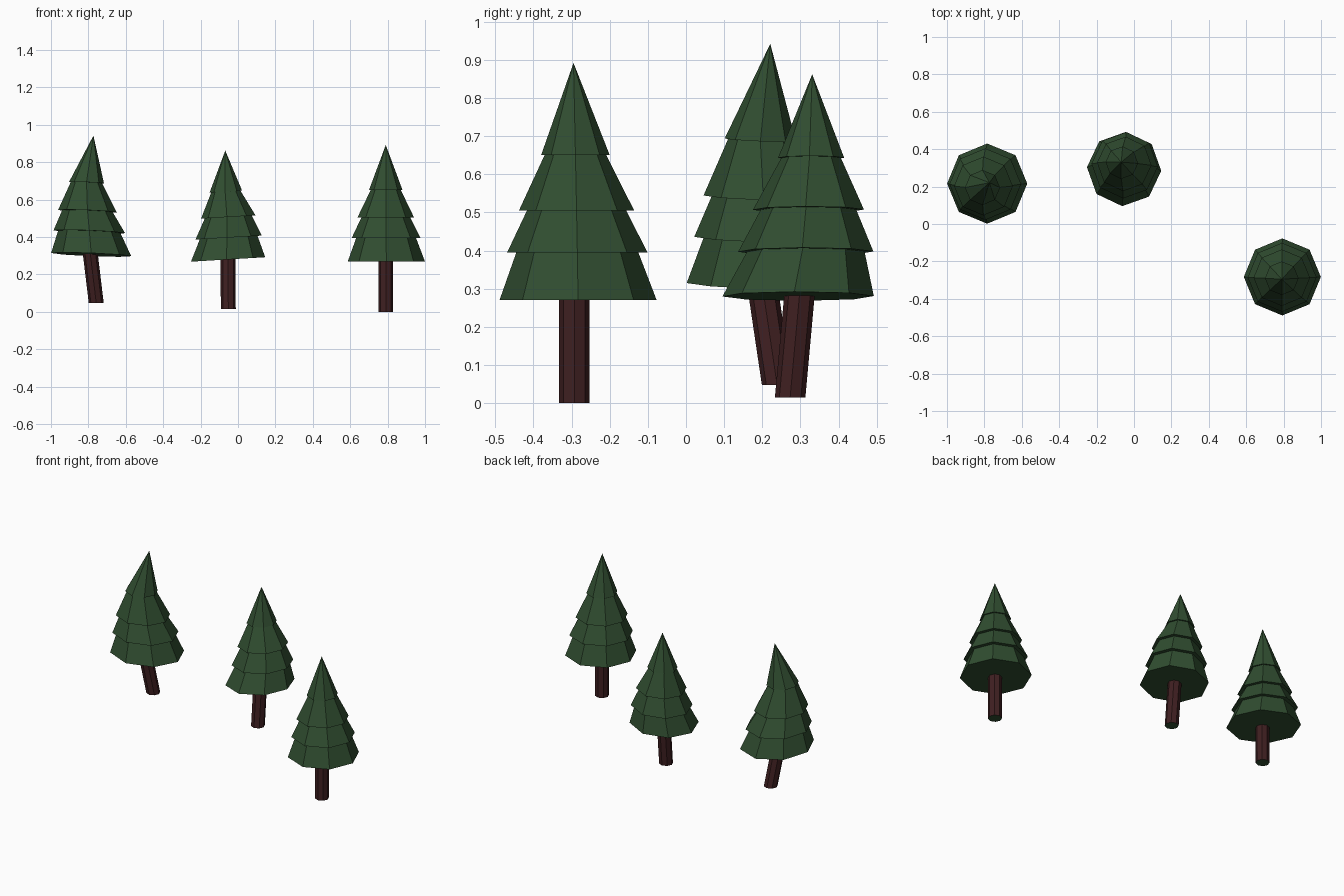
import bpy
import bmesh
import math
from mathutils import Vector

cube = bpy.data.objects.get("Cube")
if cube:
    bpy.data.objects.remove(cube, do_unlink=True)

SIDES = 8
TRUNK_RADIUS = 0.04
# lower and upper radius of each foliage tier, bottom to top
TIERS = [(0.206, 0.16), (0.184, 0.13), (0.151, 0.081), (0.09, 0)]


def make_material(name, colour):
    mat = bpy.data.materials.new(name)
    mat.use_nodes = True
    mat.diffuse_color = (*colour, 1)
    mat.node_tree.nodes["Principled BSDF"].inputs["Base Color"].default_value = (*colour, 1)
    return mat


green = make_material("pine green", (0.03, 0.075, 0.03))
brown = make_material("bark brown", (0.05, 0.014, 0.015))


def ring(bm, centre, radius, tilt=(0, 0), turn=0):
    """Add one ring of vertices, tilted by a slope along x and y."""
    verts = []
    for i in range(SIDES):
        a = math.tau * i / SIDES + turn
        x, y = radius * math.cos(a), radius * math.sin(a)
        offset = Vector((x, y, x * tilt[0] + y * tilt[1]))
        verts.append(bm.verts.new(Vector(centre) + offset))
    return verts


def bridge(bm, low, high):
    for i in range(SIDES):
        j = (i + 1) % SIDES
        bm.faces.new((low[i], low[j], high[j], high[i]))


def finish(bm, name, materials):
    bmesh.ops.recalc_face_normals(bm, faces=bm.faces)
    mesh = bpy.data.meshes.new(name)
    bm.to_mesh(mesh)
    bm.free()
    for mat in materials:
        mesh.materials.append(mat)
    obj = bpy.data.objects.new(name, mesh)
    bpy.context.collection.objects.link(obj)


def make_trunk(name, foot, top):
    bm = bmesh.new()
    low, high = ring(bm, foot, TRUNK_RADIUS), ring(bm, top, TRUNK_RADIUS)
    bridge(bm, low, high)
    # the end caps share the foliage colour
    for cap in (low, high):
        bm.faces.new(cap).material_index = 1
    finish(bm, name, [brown, green])


def make_foliage(name, centres, scale, tilt, turn):
    bm = bmesh.new()
    previous = None
    for k, (wide, narrow) in enumerate(TIERS):
        low = ring(bm, centres[k], wide * scale, tilt, turn)
        if previous:
            bridge(bm, previous, low)      # overhanging ledge
        else:
            bm.faces.new(low)              # underside
        if narrow:
            previous = ring(bm, centres[k + 1], narrow * scale, tilt, turn)
            bridge(bm, low, previous)
        else:
            tip = bm.verts.new(centres[-1])
            for i in range(SIDES):
                bm.faces.new((low[i], low[(i + 1) % SIDES], tip))
    finish(bm, name, [green])


# trunk ends, then tier centres up to the tip
TREES = {
    "straight_tree": dict(
        trunk=[(0.79, -0.293, 0), (0.79, -0.293, 0.3)],
        centres=[(0.793, -0.283, 0.27), (0.792, -0.285, 0.395), (0.79, -0.287, 0.505),
                 (0.79, -0.29, 0.65), (0.79, -0.295, 0.892)],
        scale=1, tilt=(0, 0), turn=0),
    "middle_tree": dict(
        trunk=[(-0.052, 0.273, 0.014), (-0.053, 0.3, 0.31)],
        centres=[(-0.053, 0.294, 0.28), (-0.05, 0.314, 0.397), (-0.052, 0.321, 0.507),
                 (-0.065, 0.328, 0.643), (-0.068, 0.331, 0.862)],
        scale=0.965, tilt=(0.06, 0), turn=-0.05),
    "leaning_tree": dict(
        trunk=[(-0.758, 0.239, 0.047), (-0.792, 0.197, 0.33)],
        centres=[(-0.785, 0.216, 0.306), (-0.795, 0.213, 0.428), (-0.805, 0.203, 0.538),
                 (-0.81, 0.195, 0.69), (-0.773, 0.221, 0.942)],
        scale=1.04, tilt=(-0.04, -0.04), turn=0),
}

for name, tree in TREES.items():
    make_trunk(name + "_trunk", *tree["trunk"])
    make_foliage(name + "_foliage", tree["centres"], tree["scale"], tree["tilt"], tree["turn"])
